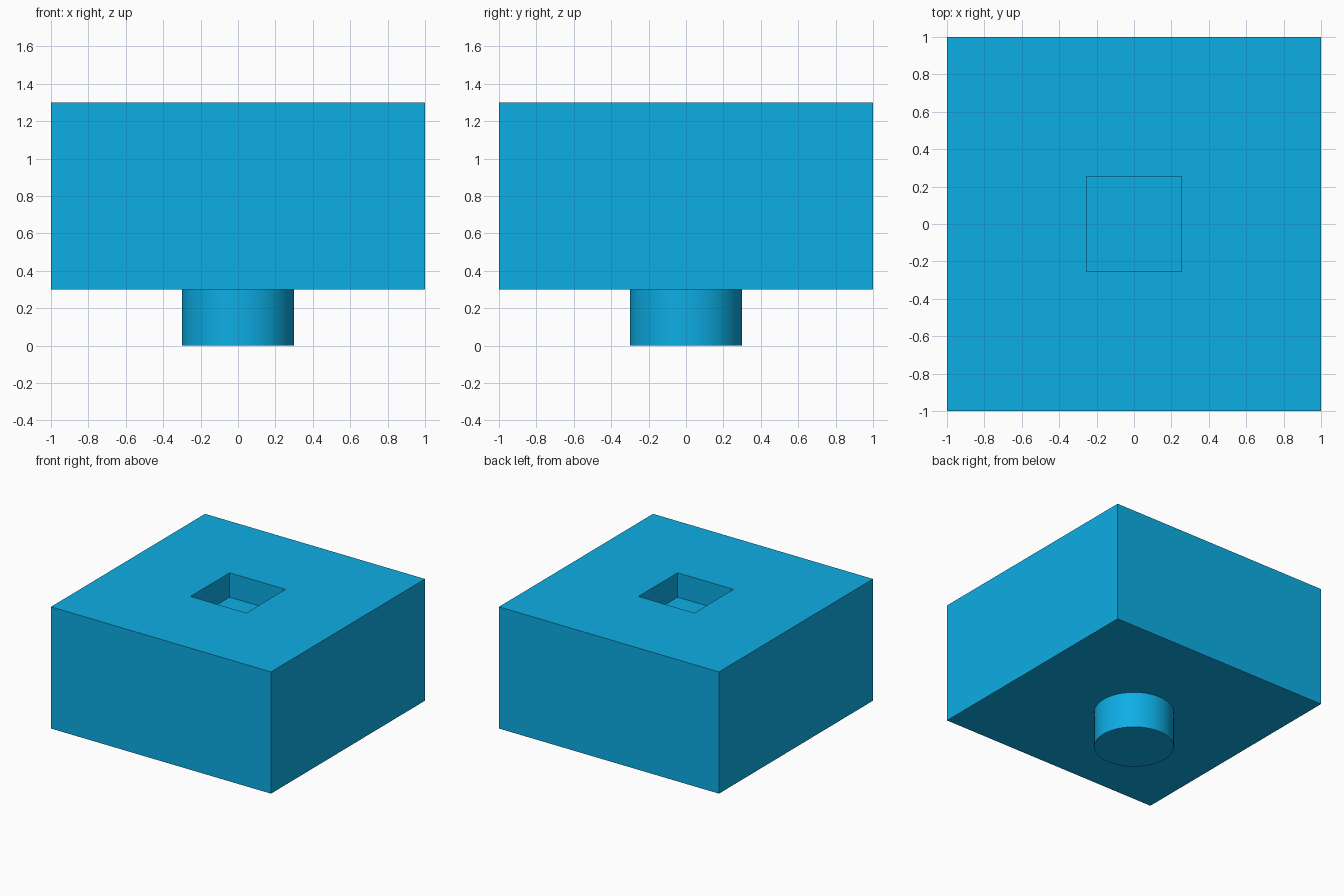
import bpy, bmesh, math

if "Cube" in bpy.data.objects:
    bpy.data.objects.remove(bpy.data.objects["Cube"])

mat = bpy.data.materials.new("blue")
mat.diffuse_color = (0.004, 0.42, 0.78, 1)
mat.use_nodes = True
mat.node_tree.nodes["Principled BSDF"].inputs["Base Color"].default_value = mat.diffuse_color

# Block with a square socket sunk into its top
bm = bmesh.new()
bmesh.ops.create_cube(bm, size=1)
bmesh.ops.scale(bm, vec=(2, 2, 1), verts=bm.verts)
bmesh.ops.translate(bm, vec=(0, 0, 0.8), verts=bm.verts)
top = max(bm.faces, key=lambda f: f.calc_center_median().z)
bmesh.ops.inset_region(bm, faces=[top], thickness=1 - 0.254, use_even_offset=True)
floor = bmesh.ops.extrude_discrete_faces(bm, faces=[top])["faces"][0]
bmesh.ops.translate(bm, vec=(0, 0, -0.2), verts=floor.verts)
bmesh.ops.recalc_face_normals(bm, faces=bm.faces)
mesh = bpy.data.meshes.new("block")
bm.to_mesh(mesh)
bm.free()
mesh.materials.append(mat)
block = bpy.data.objects.new("block", mesh)
bpy.context.collection.objects.link(block)

# Round peg underneath
bpy.ops.mesh.primitive_cylinder_add(vertices=64, radius=0.3, depth=0.3, location=(0, 0, 0.15))
peg = bpy.context.object
peg.name = "peg"
peg.data.materials.append(mat)
bpy.ops.object.shade_smooth_by_angle(angle=math.radians(30))
